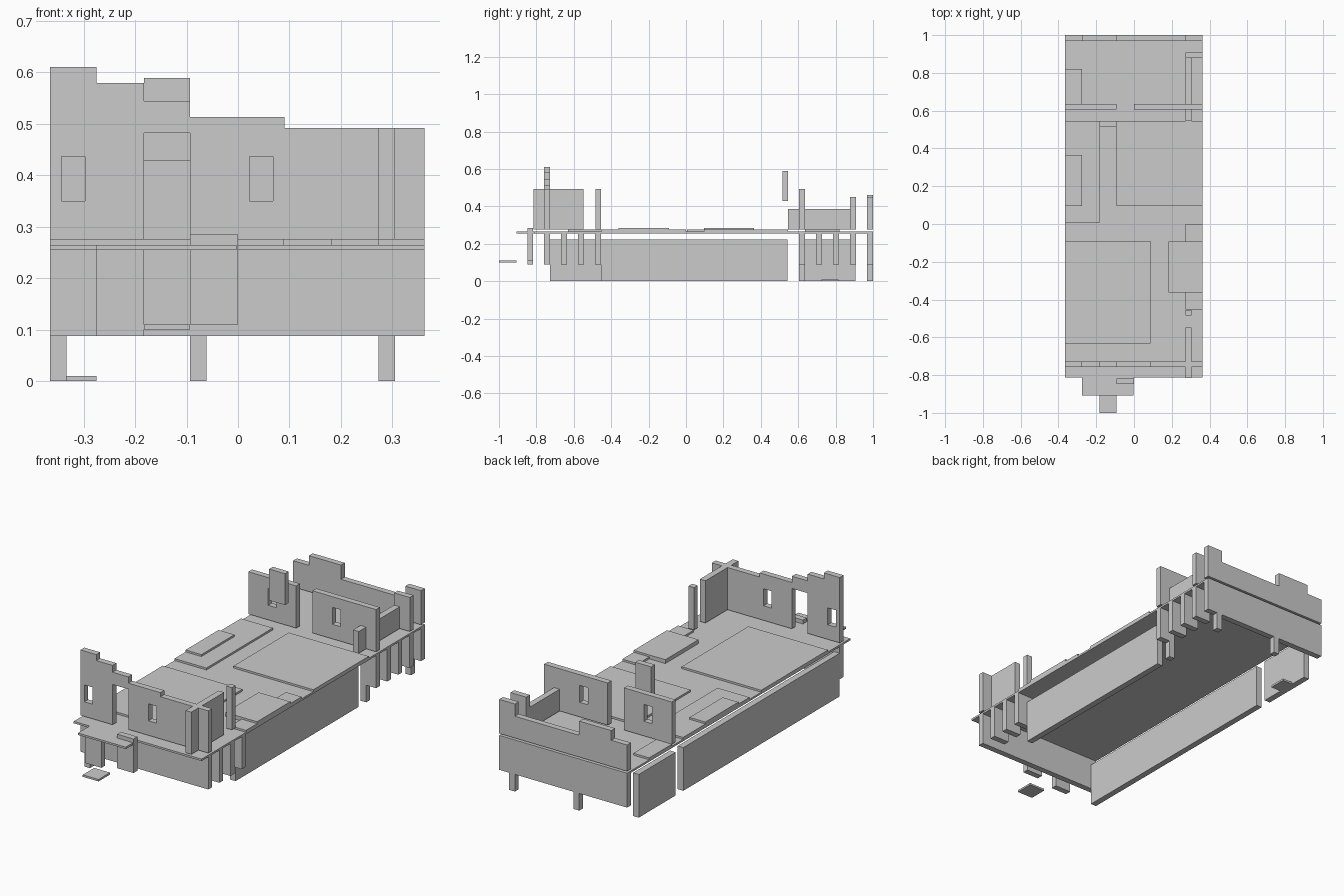
import bpy, bmesh

if "Cube" in bpy.data.objects:
    bpy.data.objects.remove(bpy.data.objects["Cube"])

XL, XR = -0.365, 0.362      # outer walls left / right
A, B = 0.273, 0.305         # inset right-hand wall line
T = 0.031                   # wall thickness
ZB, ZD, ZU = 0.088, 0.255, 0.275   # lower wall bottom, deck underside, upper wall bottom


def prism(name, pts, axis, lo, hi):
    """Extrude an outline along y ('y': points are x,z) or z ('z': points are x,y)."""
    bm = bmesh.new()
    place = (lambda p, d: (p[0], d, p[1])) if axis == 'y' else (lambda p, d: (p[0], p[1], d))
    a = [bm.verts.new(place(p, lo)) for p in pts]
    b = [bm.verts.new(place(p, hi)) for p in pts]
    bm.faces.new(a)
    bm.faces.new(b[::-1])
    n = len(pts)
    for i in range(n):
        j = (i + 1) % n
        bm.faces.new((a[j], a[i], b[i], b[j]))
    bmesh.ops.recalc_face_normals(bm, faces=bm.faces)
    me = bpy.data.meshes.new(name)
    bm.to_mesh(me)
    bm.free()
    ob = bpy.data.objects.new(name, me)
    bpy.context.collection.objects.link(ob)
    return ob


def box(name, x0, x1, y0, y1, z0, z1):
    return prism(name, [(x0, y0), (x1, y0), (x1, y1), (x0, y1)], 'z', z0, z1)


def cut_window(wall, xc, y):
    """Cut a window opening centred on xc through a wall at depth y."""
    c = box("window_cutter", xc - 0.023, xc + 0.023, y - 0.1, y + 0.1, 0.35, 0.437)
    c.hide_render = True
    c.hide_viewport = True
    c.display_type = 'WIRE'
    m = wall.modifiers.new("window", 'BOOLEAN')
    m.operation, m.solver, m.object = 'DIFFERENCE', 'EXACT', c


# Deck with front porch extension
prism("deck", [(XL, -0.813), (-0.275, -0.813), (-0.275, -0.907), (-0.003, -0.907),
               (-0.003, -0.813), (XR, -0.813), (XR, 1), (XL, 1)], 'z', ZD, 0.265)
box("porch_step", -0.183, -0.093, -1, -0.907, 0.10, 0.11)

# Raised floor panels
for i, (x0, x1, y0, y1, top) in enumerate([
        (XL, 0.088, -0.632, -0.09, 0.275), (A, XR, -0.452, 0.0, 0.275),
        (0.182, XR, -0.362, -0.092, 0.285), (XL, -0.183, 0.005, 0.545, 0.275),
        (XL, -0.275, 0.095, 0.364, 0.285), (-0.093, XR, 0.095, 0.545, 0.275),
        (XL, -0.275, 0.635, 0.82, 0.275)]):
    box(f"floor_panel_{i}", x0, x1, y0, y1, 0.265, top)
box("ground_slab", -0.333, -0.275, 0.725, 0.815, 0, 0.01)

# Front upper wall: stepped top, doorway and two windows
YF = -0.758
front = prism("front_wall", [
    (XL, ZU), (-0.183, ZU), (-0.183, 0.482), (-0.093, 0.482), (-0.093, ZU), (XR, ZU),
    (XR, 0.492), (0.09, 0.492), (0.09, 0.513), (-0.093, 0.513), (-0.093, 0.545),
    (-0.183, 0.545), (-0.183, 0.58), (-0.275, 0.58), (-0.275, 0.611), (XL, 0.611)],
    'y', YF, YF + T)
cut_window(front, -0.32, YF)
cut_window(front, 0.045, YF)

# Inner rear walls with windows
YI = 0.605
for name, x0, x1, xc in (("inner_wall_left", XL, -0.093, -0.229),
                         ("inner_wall_right", 0, XR, 0.136)):
    cut_window(box(name, x0, x1, YI, YI + T, ZU, 0.492), xc, YI)

# Right-hand side walls, pillar and rear post
box("side_wall_front", A, B, -0.815, -0.548, ZU, 0.492)
box("side_pillar", A, B, -0.485, -0.455, ZU, 0.492)
box("side_wall_rear", A, B, 0.545, 0.878, ZU, 0.387)
box("rear_post", A, XR, 0.878, 0.908, ZU, 0.45)
box("chimney_panel", -0.183, -0.093, 0.515, 0.545, 0.428, 0.589)

# Back upper wall with stepped top
prism("back_wall", [(XL, ZU), (XR, ZU), (XR, 0.45), (A, 0.45), (A, 0.387), (-0.093, 0.387),
                    (-0.093, 0.46), (-0.275, 0.46), (-0.275, 0.41), (XL, 0.41)],
      'y', 1 - T, 1)

# Lower storey: end walls, porch posts, side fins
box("front_lower_wall", XL, XR, YF, YF + T, ZB, ZD)
box("back_lower_wall", XL, XR, 1 - T, 1, ZB, ZD)
box("porch_post_left", -0.275, -0.183, -0.848, -0.817, ZB, ZD)
box("porch_post_right", -0.093, 0, -0.848, -0.817, 0.11, 0.285)
for i, y in enumerate((-0.668, -0.577, -0.486, YI, 0.695, 0.786, 0.877)):
    box(f"side_fin_{i}", A, XR, y, y + T, ZB, ZD)

# Foundation walls and legs
box("foundation_left", XL, -0.333, -0.727, 0.543, 0, 0.222)
box("foundation_right", A, B, -0.455, 0.543, 0, 0.222)
box("foundation_rear_left", XL, -0.333, YI, 0.905, 0, 0.222)
for i, (x, y) in enumerate(((A, 1 - T), (-0.093, 1 - T), (A, YI))):
    box(f"leg_{i}", x, x + 0.032, y, y + T, 0, ZB)
